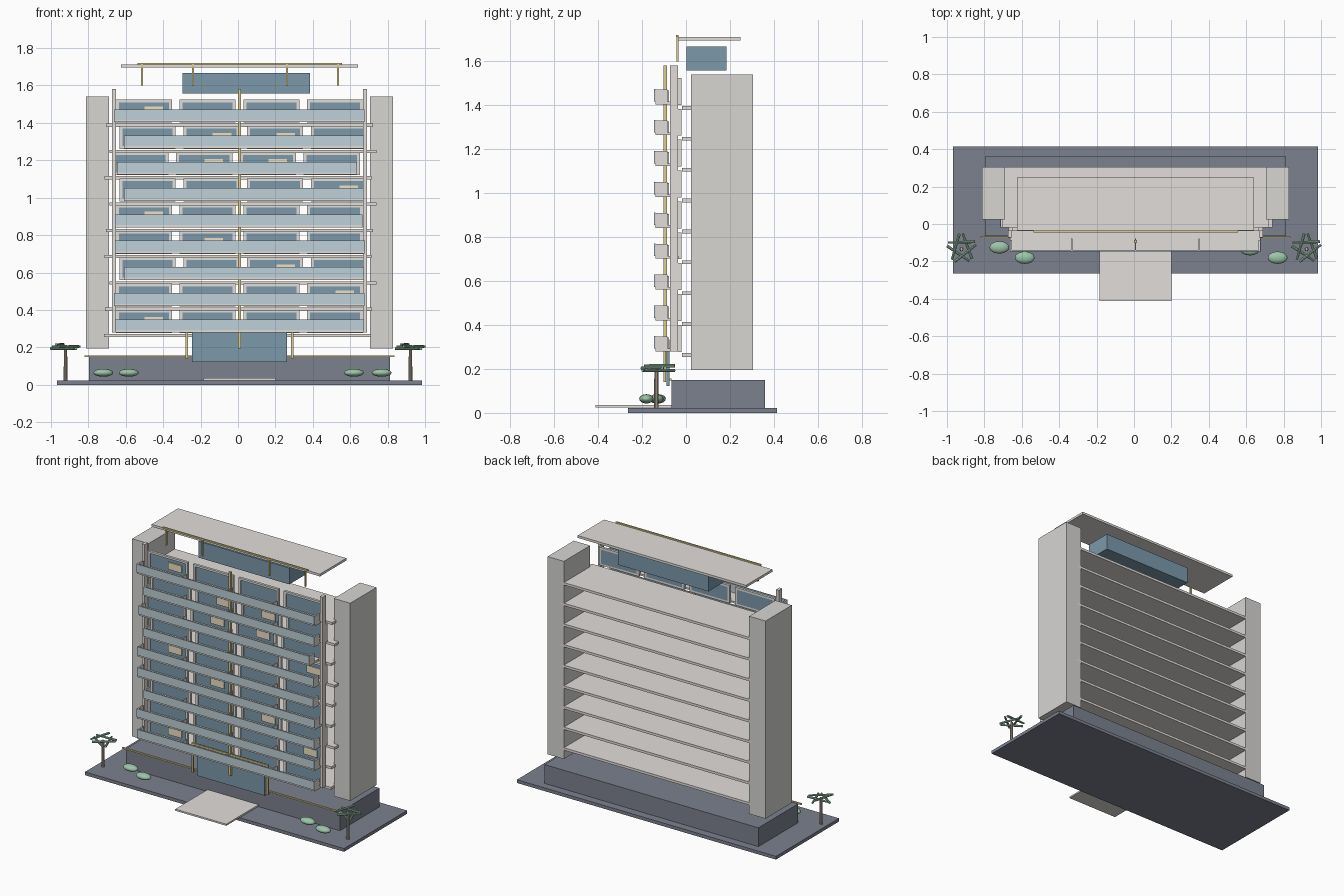
import bpy, bmesh, math
from mathutils import Matrix, Vector

if "Cube" in bpy.data.objects:
    bpy.data.objects.remove(bpy.data.objects["Cube"])

CX = 0.008   # symmetry axis of the building
STEP = 0.1405  # storey height


def mat(name, r, g, b):
    m = bpy.data.materials.new(name)
    m.diffuse_color = (r, g, b, 1)
    m.use_nodes = True
    m.node_tree.nodes["Principled BSDF"].inputs["Base Color"].default_value = m.diffuse_color
    return m


STONE = mat("pale_stone", 0.76, 0.73, 0.70)
CONCRETE = mat("concrete", 0.68, 0.67, 0.65)
DARK = mat("dark_base", 0.20, 0.22, 0.27)
NAVY = mat("navy_glass", 0.20, 0.32, 0.41)
BLUE = mat("blue_rail", 0.52, 0.63, 0.69)
GOLD = mat("brass", 0.72, 0.62, 0.28)
TAN = mat("warm_blind", 0.85, 0.75, 0.56)
GREEN = mat("leaf_green", 0.34, 0.55, 0.40)
BARK = mat("bark", 0.50, 0.42, 0.34)


def finish(name, bm, m):
    me = bpy.data.meshes.new(name)
    bm.to_mesh(me)
    bm.free()
    me.materials.append(m)
    o = bpy.data.objects.new(name, me)
    bpy.context.collection.objects.link(o)
    return o


def boxes(name, items, m):
    """One object from boxes given as (x0, x1, y0, y1, z0, z1)."""
    bm = bmesh.new()
    for x0, x1, y0, y1, z0, z1 in items:
        t = Matrix.Translation(((x0 + x1) / 2, (y0 + y1) / 2, (z0 + z1) / 2))
        bmesh.ops.create_cube(bm, size=1, matrix=t @ Matrix.Diagonal((x1 - x0, y1 - y0, z1 - z0, 1)))
    return finish(name, bm, m)


def smooth(o):
    for p in o.data.polygons:
        p.use_smooth = True


# Ground plate, podium and entrance walk
boxes("ground_plate", [(-0.967, 0.983, -0.264, 0.414, 0, 0.022)], DARK)
boxes("podium", [(-0.797, 0.813, -0.065, 0.36, 0.022, 0.15)], DARK)
boxes("podium_trim", [(-0.82, 0.836, -0.076, -0.066, 0.148, 0.157)], GOLD)
boxes("entrance_walk", [(-0.184, 0.2, -0.412, -0.06, 0.024, 0.035)], STONE)

# Entrance glass with brass portal
boxes("entrance_glass", [(-0.246, 0.262, -0.088, -0.075, 0.122, 0.335)], NAVY)
boxes("entrance_portal", [(-0.28, -0.268, -0.102, -0.09, 0.14, 0.34),
                          (0.284, 0.296, -0.102, -0.09, 0.14, 0.34),
                          (-0.28, 0.296, -0.102, -0.09, 0.33, 0.342)], GOLD)

# End towers, facade columns and central fin
boxes("end_towers", [(CX + s * 0.759 - 0.0615, CX + s * 0.759 + 0.0615, 0.023, 0.305, 0.195, 1.54)
                     for s in (-1, 1)], CONCRETE)
boxes("facade_columns", [(CX + s * 0.67 - 0.011, CX + s * 0.67 + 0.011, -0.073, -0.036, 0.28, 1.58)
                         for s in (-1, 1)], STONE)
boxes("central_fin", [(0.0, 0.016, -0.102, -0.086, 0.195, 1.58)], GOLD)

# Storeys: slab, window frames, glass, blinds and balcony
slab_shift = [-0.01, -0.006, 0.018, -0.008, 0.0, 0.018, -0.008, 0.018, 0.0]
window_shift = [0, 0, 0.02, 0, 0, 0.02, -0.018, 0.02, 0]
rail_span = [(-0.658, 0.674), (-0.663, 0.676), (-0.61, 0.674), (-0.658, 0.678), (-0.658, 0.665),
             (-0.61, 0.67), (-0.647, 0.636), (-0.61, 0.674), (-0.663, 0.676)]
blind_x = [[-0.45], [0.57], [0.255], [-0.13], [-0.45], [0.592], [-0.13, 0.213], [-0.085, 0.255], [-0.45]]
slabs, frames, glass, blinds, trays, rails = [], [], [], [], [], []
for i in range(9):
    z = i * STEP
    c = CX + slab_shift[i]
    slabs.append((c - 0.714, c + 0.714, -0.018, 0.305, 0.255 + z, 0.272 + z))
    for k in range(4):
        w = CX + window_shift[i] + (k - 1.5) * 0.341
        glass.append((w - 0.134, w + 0.134, -0.03, -0.02, 0.29 + z, 0.386 + z))
        for s in (-1, 1):
            frames.append((w + s * 0.142 - 0.008, w + s * 0.142 + 0.008, -0.037, -0.02, 0.278 + z, 0.4 + z))
        for h in (0.278, 0.386):
            frames.append((w - 0.134, w + 0.134, -0.037, -0.02, h + z, h + 0.014 + z))
    for b in blind_x[i]:
        blinds.append((b - 0.05, b + 0.05, -0.038, -0.031, 0.315 + z, 0.363 + z))
    a, b = rail_span[i]
    trays.append((a, b, -0.138, -0.035, 0.28 + z, 0.292 + z))
    for x in (a, b - 0.01):
        trays.append((x, x + 0.01, -0.138, -0.085, 0.292 + z, 0.348 + z))
    for x in (-0.333, CX, 0.347):
        trays.append((x - 0.003, x + 0.003, -0.138, -0.077, 0.292 + z, 0.343 + z))
    rails.append((a, b, -0.146, -0.138, 0.292 + z, 0.349 + z))
boxes("floor_slabs", slabs, STONE)
boxes("window_frames", frames, STONE)
boxes("window_glass", glass, NAVY)
boxes("window_blinds", blinds, TAN)
boxes("balcony_trays", trays, STONE)
boxes("balcony_rails", rails, BLUE)

# Rooftop room, canopy and brass supports
boxes("roof_room", [(-0.298, 0.384, 0.003, 0.184, 1.557, 1.668)], NAVY)
boxes("roof_canopy", [(-0.625, 0.642, -0.036, 0.248, 1.695, 1.711)], STONE)
boxes("canopy_supports", [(x - 0.005, x + 0.005, -0.044, -0.034, 1.6, 1.715)
                          for x in (-0.513, -0.24, 0.262, 0.535)]
      + [(-0.537, 0.555, -0.045, -0.035, 1.71, 1.72)], GOLD)

# Shrubs
bm = bmesh.new()
for x, y in ((-0.72, -0.125), (-0.584, -0.18), (0.62, -0.135), (0.768, -0.18)):
    bmesh.ops.create_uvsphere(bm, u_segments=16, v_segments=10, radius=1,
                              matrix=Matrix.Translation((x, y, 0.064)) @ Matrix.Diagonal((0.053, 0.033, 0.021, 1)))
smooth(finish("shrubs", bm, GREEN))

# Palm trees: slim trunk with a star of crossing fronds
for side, x in (("left", -0.922), ("right", 0.922)):
    bm = bmesh.new()
    bmesh.ops.create_cone(bm, cap_ends=True, segments=10, radius1=0.011, radius2=0.009, depth=0.18,
                          matrix=Matrix.Translation((x, -0.135, 0.11)))
    finish(side + "_palm_trunk", bm, BARK)
    bm = bmesh.new()
    for k in range(5):
        a = math.radians(20 + 72 * k)
        pos = Vector((x + 0.033 * math.cos(a), -0.13 + 0.033 * math.sin(a), 0.193 + 0.011 * (k % 3)))
        rot = Matrix.Rotation(a + math.pi / 2, 4, 'Z') @ Matrix.Rotation(math.pi / 2, 4, 'Y')
        bmesh.ops.create_cone(bm, cap_ends=True, segments=8, radius1=0.008, radius2=0.006, depth=0.145,
                              matrix=Matrix.Translation(pos) @ rot)
    finish(side + "_palm_fronds", bm, GREEN)
